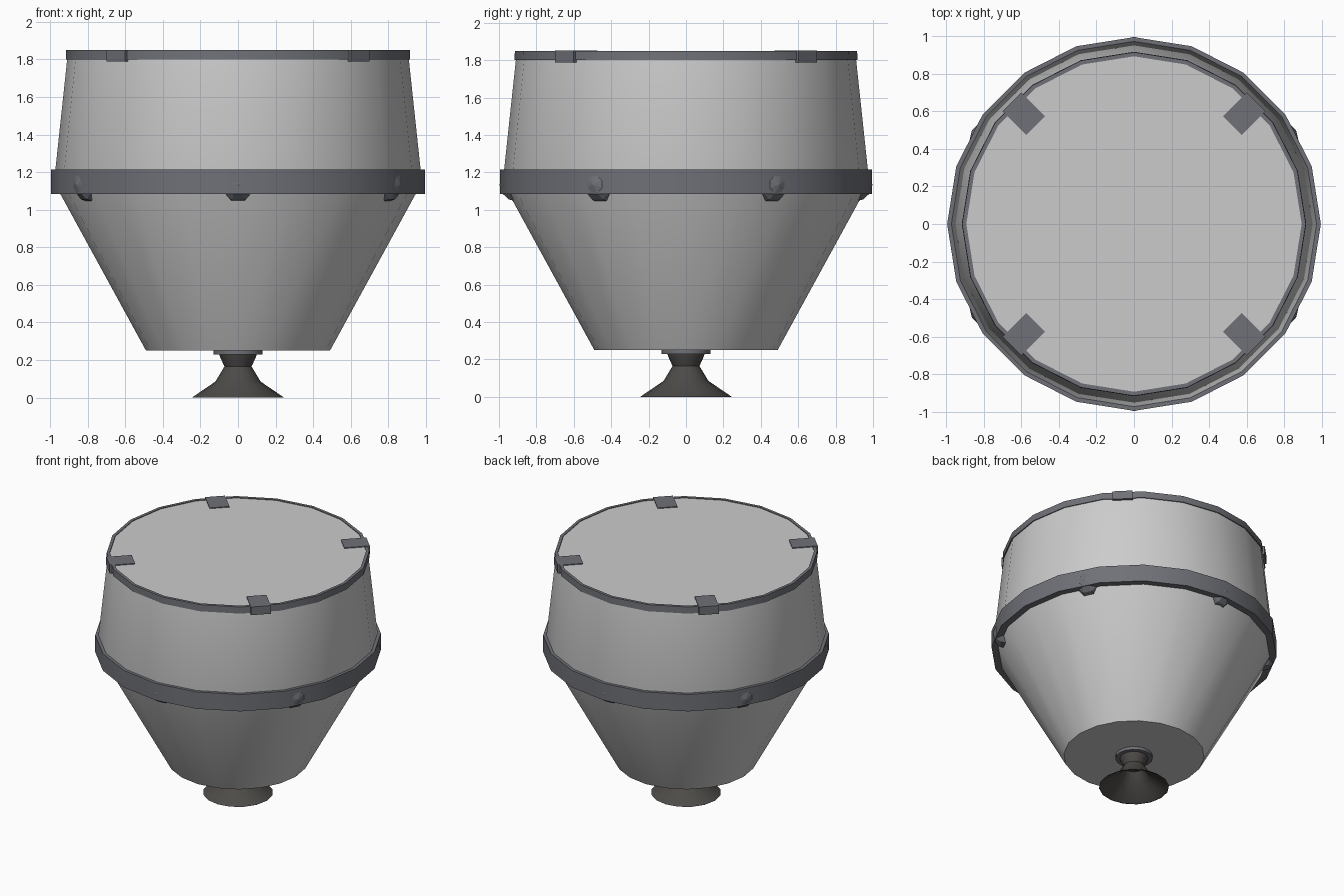
import bpy, bmesh, math
from mathutils import Matrix, Vector

if "Cube" in bpy.data.objects:
    bpy.data.objects.remove(bpy.data.objects["Cube"])


def material(name, rgb):
    m = bpy.data.materials.new(name)
    m.diffuse_color = (*rgb, 1)
    m.use_nodes = True
    m.node_tree.nodes["Principled BSDF"].inputs["Base Color"].default_value = m.diffuse_color
    return m


trim = material("trim_grey", (0.16, 0.165, 0.185))
dark = material("nozzle_dark", (0.075, 0.07, 0.065))


def finish(name, bm, mat=None, smooth=True):
    bmesh.ops.recalc_face_normals(bm, faces=bm.faces)
    me = bpy.data.meshes.new(name)
    bm.to_mesh(me)
    bm.free()
    ob = bpy.data.objects.new(name, me)
    bpy.context.collection.objects.link(ob)
    if mat:
        me.materials.append(mat)
    if smooth:
        bpy.ops.object.select_all(action='DESELECT')
        bpy.context.view_layer.objects.active = ob
        ob.select_set(True)
        bpy.ops.object.shade_smooth_by_angle(angle=math.radians(28))
    return ob


def lathe(name, profile, sides=20, mat=None, closed=False):
    """Revolve (r, z) points; open profiles get flat end caps, closed ones make a ring."""
    bm = bmesh.new()
    rings = [[bm.verts.new((r * math.cos(i * math.tau / sides), r * math.sin(i * math.tau / sides), z))
              for i in range(sides)] for r, z in profile]
    pairs = list(zip(rings, rings[1:]))
    if closed:
        pairs.append((rings[-1], rings[0]))
    else:
        bm.faces.new(rings[0])
        bm.faces.new(rings[-1])
    for a, b in pairs:
        for i in range(sides):
            j = (i + 1) % sides
            bm.faces.new((a[i], a[j], b[j], b[i]))
    return finish(name, bm, mat)


# Main shell: lower funnel and upper drum with flat lid
lathe("capsule_body", [(0.49, 0.25), (0.955, 1.10), (0.975, 1.19), (0.905, 1.845)])

# Bands around the waist and the lid
lathe("waist_band", [(0.94, 1.085), (0.995, 1.085), (0.995, 1.215), (0.955, 1.215)], mat=trim, closed=True)
lathe("lid_rim", [(0.895, 1.80), (0.917, 1.80), (0.915, 1.85), (0.893, 1.85)], mat=trim, closed=True)

# Four clamps holding the lid
for k in range(4):
    bm = bmesh.new()
    bmesh.ops.create_cube(bm, size=1)
    bm.transform(Matrix.Rotation(math.radians(45 + 90 * k), 4, 'Z')
                 @ Matrix.Translation((0.83, 0, 1.82))
                 @ Matrix.Diagonal((0.18, 0.14, 0.063, 1)))
    finish(f"lid_clamp_{k + 1}", bm, trim, smooth=False)

# Six faceted studs tucked behind the waist band
for k in range(6):
    bm = bmesh.new()
    bmesh.ops.create_uvsphere(bm, u_segments=8, v_segments=6, radius=0.1)
    bm.transform(Matrix.Rotation(math.radians(30 + 60 * k), 4, 'Z')
                 @ Matrix.Translation((0.897, 0, 1.135))
                 @ Matrix.Rotation(math.radians(90), 4, 'Y')
                 @ Matrix.Rotation(math.radians(22.5), 4, 'Z'))
    finish(f"waist_stud_{k + 1}", bm, trim, smooth=False)

# Engine mount plate and hollow bell nozzle
lathe("nozzle_plate", [(0.13, 0.228), (0.13, 0.252)], sides=16, mat=trim)
lathe("engine_nozzle", [(0.10, 0.23), (0.095, 0.215), (0.072, 0.165), (0.12, 0.085), (0.245, 0.0),
                        (0.235, 0.0), (0.11, 0.08), (0.06, 0.155)], sides=16, mat=dark)
